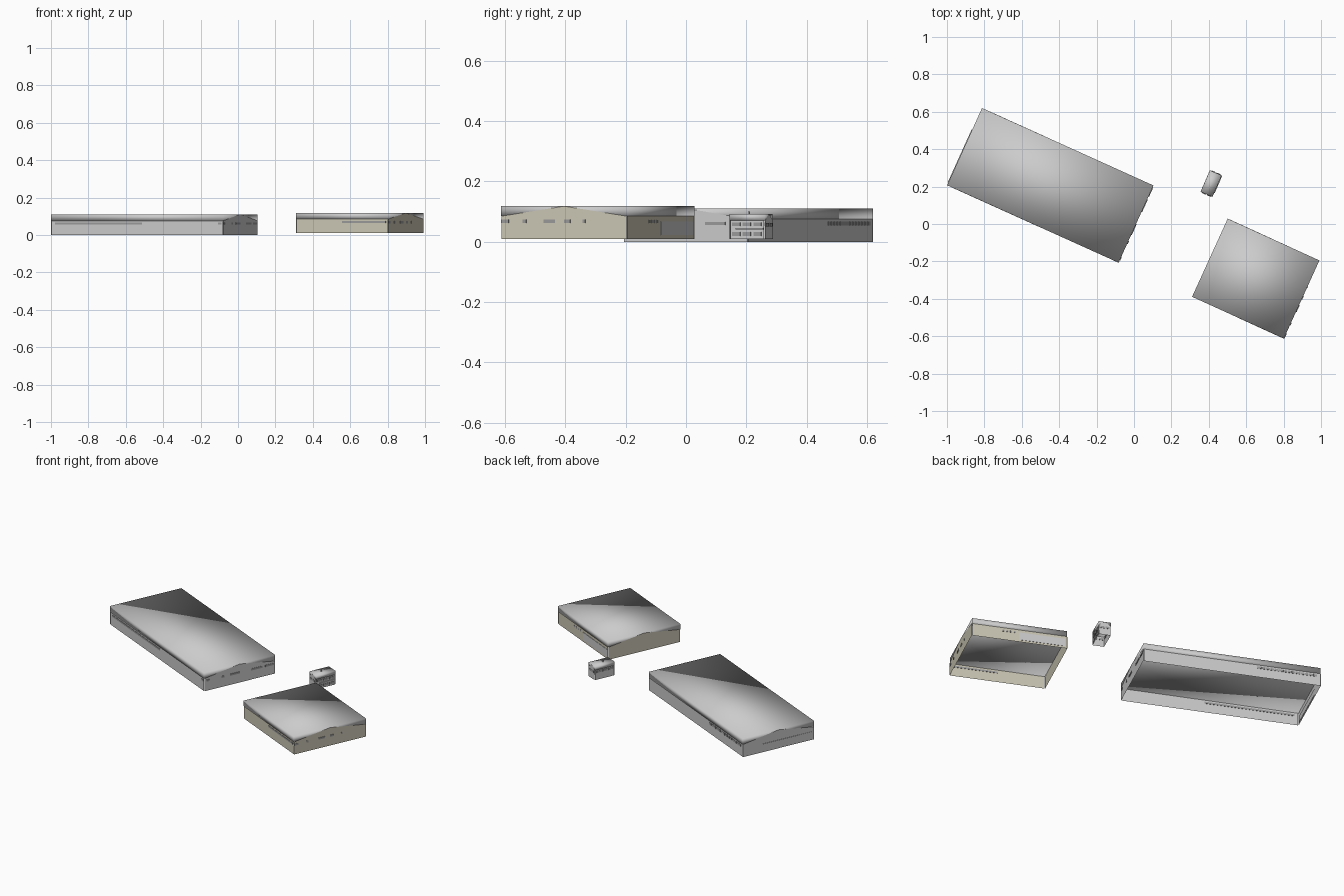
import bpy, bmesh, math
from mathutils import Matrix, Vector

if "Cube" in bpy.data.objects:
    bpy.data.objects.remove(bpy.data.objects["Cube"])


def material(name, color):
    m = bpy.data.materials.new(name)
    m.diffuse_color = (*color, 1)
    m.use_nodes = True
    m.node_tree.nodes["Principled BSDF"].inputs["Base Color"].default_value = m.diffuse_color
    return m


BEIGE = material("beige_wall", (0.60, 0.57, 0.46))
DARK = material("dark_panel", (0.32, 0.32, 0.32))


def make(name, faces, mat4, mat=None, smooth=False):
    bm = bmesh.new()
    for f in faces:
        bm.faces.new([bm.verts.new(Vector(p)) for p in f])
    bmesh.ops.remove_doubles(bm, verts=bm.verts, dist=1e-5)
    if smooth:
        bmesh.ops.recalc_face_normals(bm, faces=bm.faces)
    for f in bm.faces:
        f.smooth = smooth
    bm.transform(mat4)
    me = bpy.data.meshes.new(name)
    bm.to_mesh(me)
    bm.free()
    ob = bpy.data.objects.new(name, me)
    bpy.context.collection.objects.link(ob)
    if mat:
        me.materials.append(mat)
    return ob


def box_faces(x0, x1, y0, y1, z0, z1):
    c = [(x, y, z) for x in (x0, x1) for y in (y0, y1) for z in (z0, z1)]
    ids = ((0, 1, 3, 2), (4, 6, 7, 5), (0, 4, 5, 1),
           (2, 3, 7, 6), (1, 5, 7, 3), (0, 2, 6, 4))
    return [[c[i] for i in f] for f in ids]


def hall(name, center, angle, length, width, base, eave, ridge, panels, mat=None):
    """Open-bottomed hall under a flat roof slab, with gables drawn on the ends.
    panels: (side, start, end, z0, z1), start/end as fractions along the wall."""
    m = Matrix.Translation((*center, 0)) @ Matrix.Rotation(math.radians(angle), 4, 'Z')
    l, w = length / 2, width / 2
    e = 0.0015

    # Side walls, and pentagonal end walls standing just proud of the roof slab
    walls = []
    for s in (1, -1):
        x = s * (l + 2 * e)
        side = [(-l, -s * w, base), (l, -s * w, base), (l, -s * w, eave), (-l, -s * w, eave)]
        end = [(x, -s * w, base), (x, s * w, base), (x, s * w, eave),
               (x, 0, ridge), (x, -s * w, eave)]
        walls += [side if s > 0 else [(-x, y, z) for x, y, z in side], end]
    make(name + "_walls", walls, m, mat)

    # Thick roof slab from eave to ridge height
    make(name + "_roof", box_faces(-l - e, l + e, -w - e, w + e, eave, ridge), m, smooth=True)

    # Windows and doors as shallow plates
    d = 0.002
    for i, (side, f0, f1, z0, z1) in enumerate(panels):
        if side in ("front", "back"):
            y = -w if side == "front" else w
            b = (-l + f0 * length, -l + f1 * length, y - d, y + d, z0, z1)
        else:
            x = l + 2 * e if side == "right" else -l - 2 * e
            b = (x - d, x + d, -w + f0 * width, -w + f1 * width, z0, z1)
        # the tall panels are light doors, the low ones dark windows
        kind = "door" if z1 - z0 > 0.03 else "window"
        make(f"{name}_{side}_{kind}_{i}", box_faces(*b), m, DARK if kind == "window" else None)
    return m


def row(side, f0, f1, n, fill, z0, z1):
    step = (f1 - f0) / n
    return [(side, f0 + i * step, f0 + (i + fill) * step, z0, z1) for i in range(n)]


# Long hall
hall("long_hall", (-0.4475, 0.2065), -24.3, 1.003, 0.45, 0.0, 0.076, 0.111,
     [("front", 0.02, 0.53, 0.055, 0.066),
      ("front", 0.975, 0.995, 0.055, 0.066),
      ("left", 0.03, 0.72, 0.012, 0.05)]
     + row("back", 0.02, 0.36, 14, 0.85, 0.054, 0.067)
     + [("right", a, b, 0.055, 0.066) for a, b in
        ((0.03, 0.07), (0.24, 0.28), (0.36, 0.5), (0.66, 0.82), (0.86, 0.98))])

# Short beige hall
hall("short_hall", (0.651, -0.292), -24.5, 0.536, 0.456, 0.01, 0.085, 0.118,
     [("front", 0.5, 0.98, 0.065, 0.075),
      ("back", 0.02, 0.5, 0.022, 0.068)]
     + [("right", a, b, 0.063, 0.074) for a, b in
        ((0.0, 0.06), (0.17, 0.2), (0.34, 0.43), (0.5, 0.55), (0.65, 0.67))]
     + row("back", 0.54, 0.7, 4, 0.5, 0.062, 0.072), BEIGE)

# Small two-storey house, long side running back to front
house = hall("small_house", (0.4125, 0.216), 66.5, 0.122, 0.066, 0.01, 0.07, 0.092,
             row("front", 0.06, 1.0, 3, 0.75, 0.052, 0.064)
             + row("front", 0.06, 1.0, 3, 0.75, 0.02, 0.033)
             + row("back", 0.06, 1.0, 3, 0.75, 0.052, 0.064)
             + row("right", 0.1, 1.0, 2, 0.75, 0.05, 0.062)
             + row("left", 0.1, 1.0, 2, 0.75, 0.05, 0.062))
make("house_balcony", box_faces(-0.04, 0.06, -0.038, -0.03, 0.04, 0.045), house)
make("house_chimney", box_faces(-0.011, -0.005, -0.003, 0.003, 0.088, 0.1), house)
